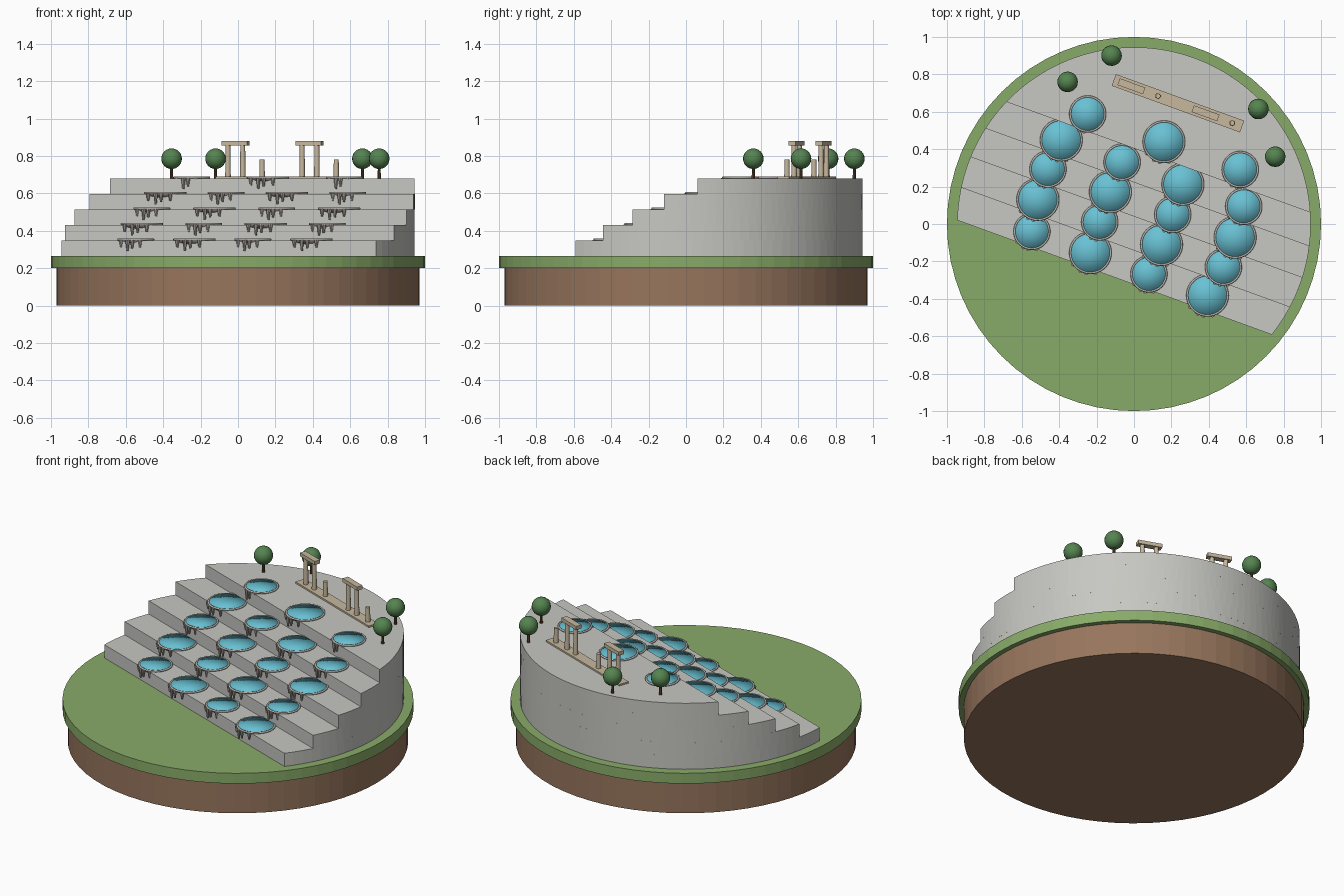
import bpy, bmesh, math
from mathutils import Matrix, Vector

cube = bpy.data.objects.get("Cube")
if cube:
    bpy.data.objects.remove(cube, do_unlink=True)


def material(name, r, g, b):
    m = bpy.data.materials.new(name)
    m.use_nodes = True
    m.diffuse_color = (r, g, b, 1)
    bsdf = next(n for n in m.node_tree.nodes if n.type == 'BSDF_PRINCIPLED')
    bsdf.inputs["Base Color"].default_value = (r, g, b, 1)
    return m


SOIL = material("brown soil", 0.31, 0.18, 0.11)
GRASS = material("grass green", 0.25, 0.41, 0.14)
ROCK = material("pale limestone", 0.57, 0.57, 0.54)
RIM = material("warm rim stone", 0.48, 0.45, 0.41)
WATER = material("turquoise water", 0.14, 0.53, 0.65)
MARBLE = material("sandy marble", 0.57, 0.48, 0.34)
LEAF = material("leaf green", 0.09, 0.23, 0.08)
BARK = material("dark bark", 0.13, 0.065, 0.03)

TURN = math.radians(-20)          # the terraces face slightly to one side
ACROSS = Vector((math.cos(TURN), math.sin(TURN)))
BACK = Vector((-math.sin(TURN), math.cos(TURN)))
GROUND, STEP, RADIUS = 0.265, 0.083, 0.945
TOP = GROUND + 5 * STEP


def place(s, d):
    """Position from a distance along the steps and a distance up the slope."""
    return ACROSS * s + BACK * d


def finish(name, bm, mat, smooth=None):
    bmesh.ops.recalc_face_normals(bm, faces=bm.faces)
    mesh = bpy.data.meshes.new(name)
    bm.to_mesh(mesh)
    bm.free()
    mesh.materials.append(mat)
    if smooth:
        mesh.shade_smooth()
    if smooth == "sharp edges":
        mesh.set_sharp_from_angle(angle=math.radians(40))
    ob = bpy.data.objects.new(name, mesh)
    bpy.context.collection.objects.link(ob)
    return ob


def cone(name, p, z0, z1, r0, r1, mat, sides=16, smooth="sharp edges", fan=False):
    bm = bmesh.new()
    bmesh.ops.create_cone(bm, cap_ends=True, cap_tris=fan, segments=sides,
                          radius1=r0, radius2=r1, depth=z1 - z0,
                          matrix=Matrix.Translation((p[0], p[1], (z0 + z1) / 2)))
    return finish(name, bm, mat, smooth)


def box(name, p, z0, z1, length, width, mat):
    bm = bmesh.new()
    bmesh.ops.create_cube(bm, size=1, matrix=Matrix.Translation((p[0], p[1], (z0 + z1) / 2))
                          @ Matrix.Rotation(TURN, 4, 'Z')
                          @ Matrix.Diagonal((length, width, z1 - z0, 1)))
    return finish(name, bm, mat)


def lathe(name, p, z, profile, mat, sides=40):
    """Spin a profile of (radius, height) pairs about a vertical axis."""
    bm = bmesh.new()
    verts = [bm.verts.new((r, 0, h)) for r, h in profile]
    edges = [bm.edges.new(pair) for pair in zip(verts, verts[1:])]
    bmesh.ops.spin(bm, geom=verts + edges, cent=(0, 0, 0), axis=(0, 0, 1),
                   angle=math.tau, steps=sides)
    bmesh.ops.remove_doubles(bm, verts=bm.verts, dist=0.0001)
    bmesh.ops.translate(bm, verts=bm.verts, vec=(p[0], p[1], z))
    return finish(name, bm, mat, "smooth")


def terrace(name, d, z0, z1):
    """Disc segment cut off by a straight front edge."""
    half = math.acos(d / RADIUS)
    count = 64
    bm = bmesh.new()
    ring = []
    for i in range(count + 1):
        a = -half + 2 * half * i / count
        p = place(RADIUS * math.sin(a), RADIUS * math.cos(a))
        ring.append(bm.verts.new((p.x, p.y, z0)))
    face = bm.faces.new(ring)
    up = bmesh.ops.extrude_face_region(bm, geom=[face], use_keep_orig=True)
    bmesh.ops.translate(bm, vec=(0, 0, z1 - z0),
                        verts=[v for v in up["geom"] if isinstance(v, bmesh.types.BMVert)])
    return finish(name, bm, ROCK)


def pool(tag, p, z, r):
    # shallow bowl and rounded rim
    arc = [i * math.pi / 12 for i in range(7)]
    lathe("bowl_" + tag, p, z, [(r * math.cos(a), -0.032 * math.sin(a)) for a in arc], RIM)
    loop = [i * math.tau / 8 for i in range(9)]
    lathe("rim_" + tag, p, z + 0.002,
          [(r + 0.006 * math.cos(a), 0.006 * math.sin(a)) for a in loop], RIM)
    # soft-edged sheet of water
    cone("water_" + tag, p, z - 0.004, z + 0.005, r - 0.003, r - 0.003,
         WATER, 40, "smooth", True)
    # dripstones hanging under the front lip
    for k, (deg, length) in enumerate(((-36, 0.04), (-8, 0.06), (8, 0.046), (34, 0.04))):
        a = math.radians(deg)
        q = p + place(math.sin(a), -math.cos(a)) * (r + 0.002)
        cone(f"dripstone_{tag}_{k}", q, z - length, z, 0.005, 0.012, RIM, 8)


# Round base
cone("soil_base", (0, 0), 0, 0.2, 0.97, 0.97, SOIL, 64, None)
cone("grass_disc", (0, 0), 0.2, GROUND, 1, 1, GRASS, 64, None)

# Steps with their rows of pools
spacings = (0.333, 0.352, 0.355, 0.346, 0.434)
for level, gap in enumerate(spacings):
    front = -0.304 + 0.171 * level
    z = GROUND + STEP * (level + 1)
    terrace(f"terrace_{level + 1}", front, z - STEP, z)
    count = 3 if level == 4 else 4
    for j in range(count):
        big = (level + j) % 2 == 1
        p = place((j - (count - 1) / 2) * gap, front + (0.088 if level == 4 else 0.08))
        pool(f"{level + 1}_{j + 1}", p, z + 0.003, 0.108 if big else 0.093)

# Ruined colonnade
ROW = 0.687
box("ruin_plinth", place(0, ROW), TOP, TOP + 0.01, 0.73, 0.066, MARBLE)
for n, s in enumerate((-0.265, 0.157)):
    for k in (-1, 1):
        cone(f"column_{n}_{k}", place(s + 0.042 * k, ROW), TOP, 0.858, 0.015, 0.013, MARBLE)
    box(f"lintel_{n}", place(s, ROW), 0.856, 0.879, 0.145, 0.038, MARBLE)
    cone(f"broken_column_{n}", place(s + 0.152, ROW), TOP, 0.78, 0.015, 0.013, MARBLE)

# Trees
for n, p in enumerate(((-0.355, 0.76), (-0.12, 0.9), (0.665, 0.615), (0.755, 0.36))):
    cone(f"trunk_{n}", p, TOP, 0.75, 0.009, 0.007, BARK, 8)
    bm = bmesh.new()
    bmesh.ops.create_uvsphere(bm, u_segments=20, v_segments=12, radius=0.055,
                              matrix=Matrix.Translation((p[0], p[1], 0.785)))
    finish(f"foliage_{n}", bm, LEAF, "smooth")
